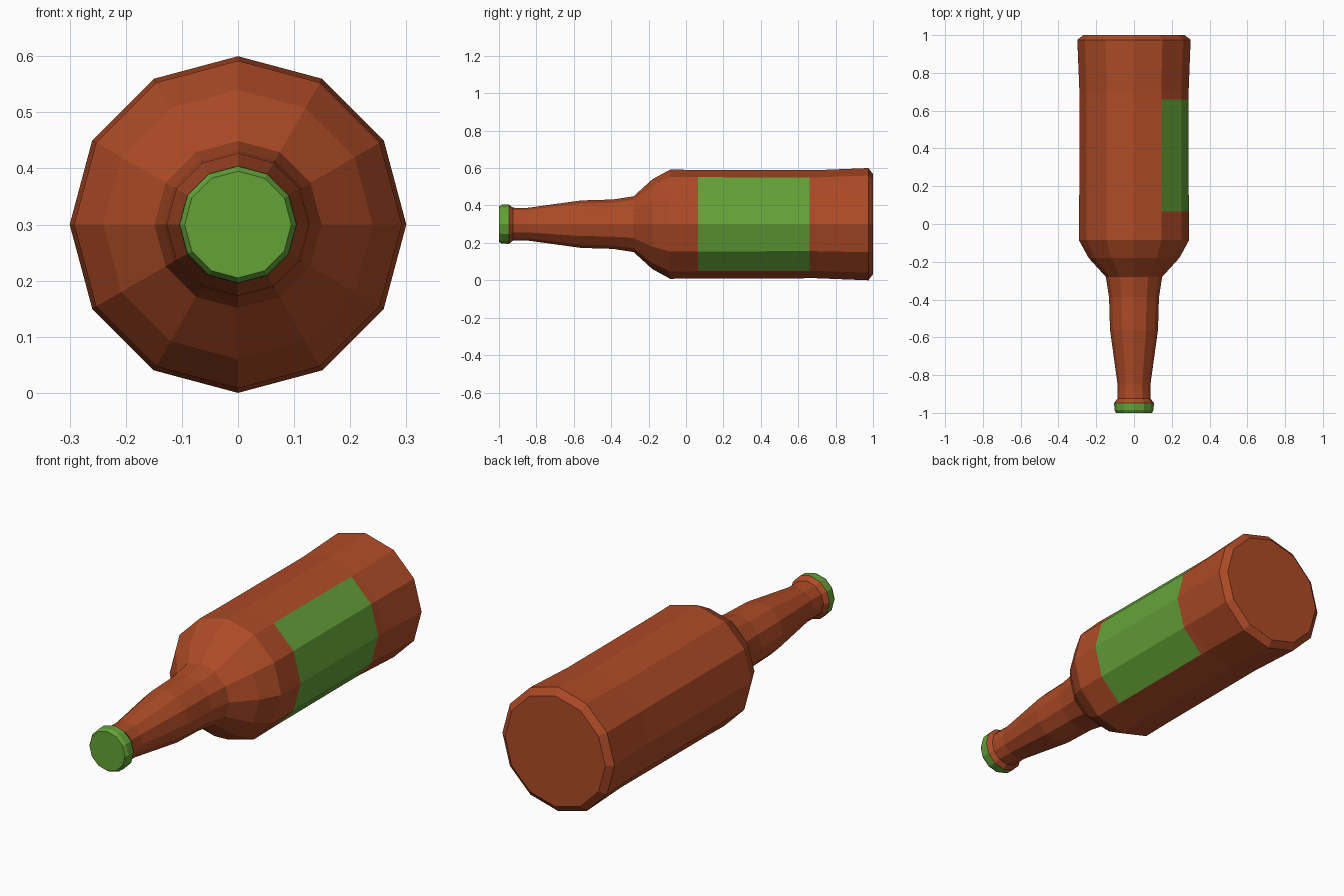
import bpy
import bmesh
from math import sin, cos, pi

if "Cube" in bpy.data.objects:
    bpy.data.objects.remove(bpy.data.objects["Cube"])

SIDES = 12
AXIS_Z = 0.3


def material(name, color):
    m = bpy.data.materials.new(name)
    m.diffuse_color = color
    m.use_nodes = True
    m.node_tree.nodes["Principled BSDF"].inputs["Base Color"].default_value = m.diffuse_color
    return m


def lathe(name, profile, mats, close_start=True, close_end=True, pick=None):
    """Revolve (y, radius) points around the bottle's lengthwise axis."""
    bm = bmesh.new()
    rings = [[bm.verts.new((r * cos(2 * pi * i / SIDES), y,
                            AXIS_Z + r * sin(2 * pi * i / SIDES)))
              for i in range(SIDES)] for y, r in profile]
    for k in range(len(rings) - 1):
        a, b = rings[k], rings[k + 1]
        for i in range(SIDES):
            j = (i + 1) % SIDES
            f = bm.faces.new((a[i], a[j], b[j], b[i]))
            if pick and pick(k, i):
                f.material_index = 1
    if close_start:
        bm.faces.new(rings[0])
    if close_end:
        bm.faces.new(rings[-1])
    bmesh.ops.recalc_face_normals(bm, faces=bm.faces)
    mesh = bpy.data.meshes.new(name)
    bm.to_mesh(mesh)
    bm.free()
    for m in mats:
        mesh.materials.append(m)
    obj = bpy.data.objects.new(name, mesh)
    bpy.context.collection.objects.link(obj)
    return obj


glass = material("brown_glass", (0.42, 0.07, 0.02, 1))
green = material("green_paint", (0.13, 0.36, 0.04, 1))

# Bottle: lip, neck, shoulder, body and base; four faces on the +x side are the label
profile = [(-0.947, 0.105), (-0.925, 0.088), (-0.85, 0.087), (-0.56, 0.127),
           (-0.39, 0.132), (-0.28, 0.149), (-0.18, 0.24), (-0.085, 0.292),
           (0.065, 0.29), (0.66, 0.289), (0.70, 0.289), (0.975, 0.3), (1.0, 0.268)]
LABEL_BAND = 8
lathe("bottle", profile, [glass, green],
      pick=lambda k, i: k == LABEL_BAND and i in (0, 1, 10, 11))

# Cap on the mouth
lathe("cap", [(-1.0, 0.095), (-0.985, 0.104), (-0.947, 0.105)], [green], close_end=False)
